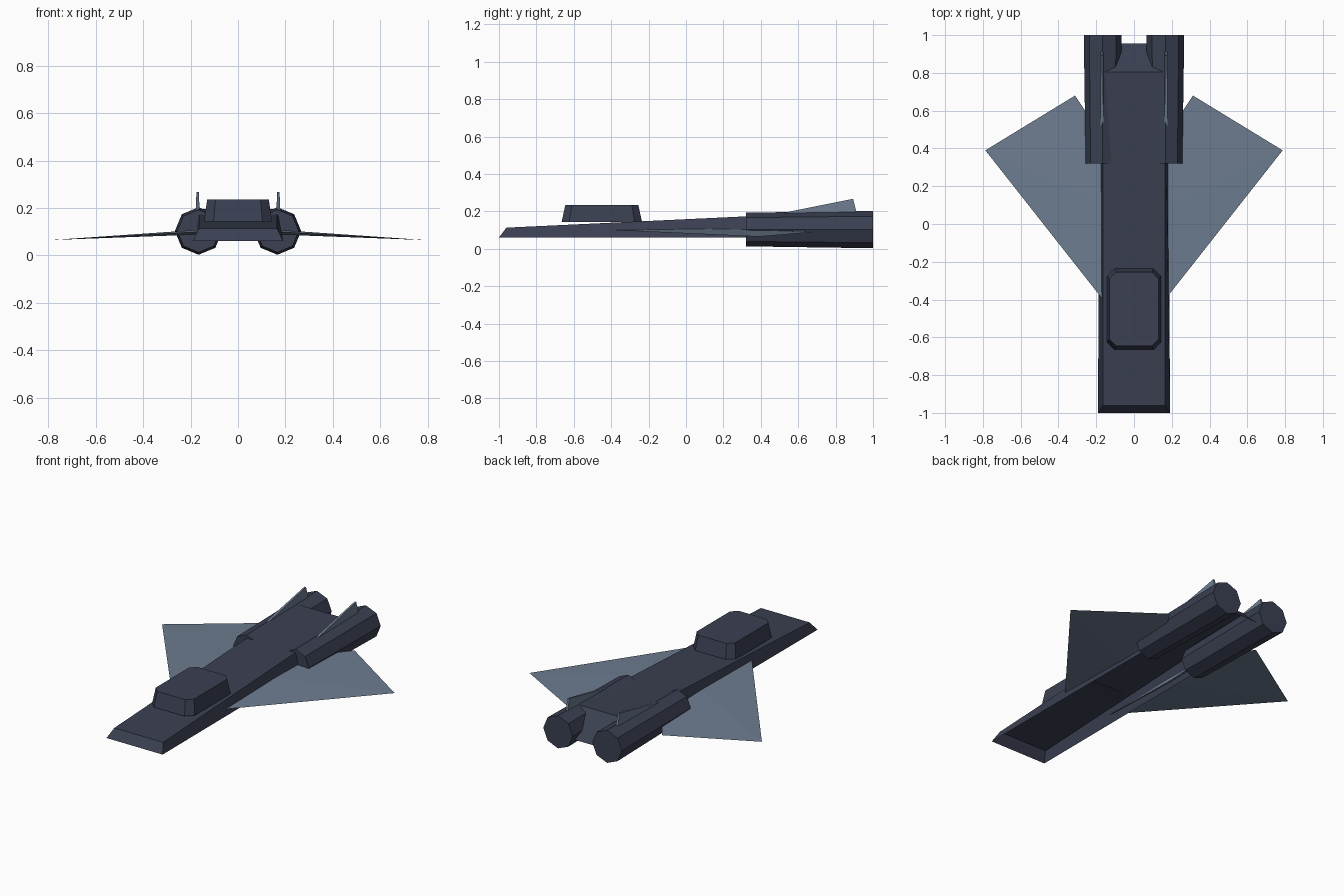
import bpy, math
from mathutils import Vector

if "Cube" in bpy.data.objects:
    bpy.data.objects.remove(bpy.data.objects["Cube"])


def material(name, col):
    m = bpy.data.materials.new(name)
    m.diffuse_color = (*col, 1)
    m.use_nodes = True
    m.node_tree.nodes["Principled BSDF"].inputs["Base Color"].default_value = m.diffuse_color
    return m


HULL = material("dark slate", (0.043, 0.051, 0.084))
WING = material("blue grey", (0.155, 0.205, 0.28))


def make(name, verts, faces, mat):
    me = bpy.data.meshes.new(name)
    me.from_pydata([Vector(v) for v in verts], [], faces)
    me.materials.append(mat)
    ob = bpy.data.objects.new(name, me)
    bpy.context.collection.objects.link(ob)
    return ob


def loft(name, low, high, mat, cap_low=True):
    """Join two matching rings (anticlockwise seen from the high end)."""
    n = len(low)
    faces = [(i, (i + 1) % n, n + (i + 1) % n, n + i) for i in range(n)]
    faces.append(tuple(range(n, 2 * n)))
    if cap_low:
        faces.append(tuple(reversed(range(n))))
    return make(name, low + high, faces, mat)


def mirrored(ob):
    m = ob.modifiers.new("mirror", 'MIRROR')
    m.use_mirror_merge = False
    return ob


# Hull: tapered wedge shell, open underneath
loft("hull",
     [(-0.19, -1, 0.06), (0.19, -1, 0.06), (0.185, 0.955, 0.06), (-0.185, 0.955, 0.06)],
     [(-0.165, -0.96, 0.113), (0.165, -0.96, 0.113), (0.165, 0.805, 0.196), (-0.165, 0.805, 0.196)],
     HULL, cap_low=False)


# Canopy: block with chamfered corners
def chamfered(hx, y0, y1, c, z):
    return [(-hx + c, y0, z), (hx - c, y0, z), (hx, y0 + c, z), (hx, y1 - c, z),
            (hx - c, y1, z), (-hx + c, y1, z), (-hx, y1 - c, z), (-hx, y0 + c, z)]


loft("canopy", chamfered(0.143, -0.665, -0.235, 0.04, 0.143),
     chamfered(0.13, -0.645, -0.255, 0.035, 0.235), HULL)


# Engines: eight-sided, slightly flared to the back
def octagon(y, r):
    return [(0.166 + r * math.cos(-i * math.pi / 4), y,
             0.103 + r * math.sin(-i * math.pi / 4)) for i in range(8)]


mirrored(loft("engines", octagon(0.32, 0.09), octagon(1.0, 0.1), HULL))

# Wings: thin, swept, thickest at the root
mirrored(make("wings",
              [(0.165, -0.40, 0.10), (0.787, 0.39, 0.065), (0.312, 0.68, 0.089),
               (0.165, 0.46, 0.10), (0.165, 0.1, 0.108), (0.165, 0.1, 0.088)],
              [(0, 1, 4), (1, 2, 4), (2, 3, 4),
               (1, 0, 5), (2, 1, 5), (3, 2, 5), (0, 4, 3, 5)], WING))


# Tail fins: raked triangles on the engines
def fin_side(s):
    return [(0.17 + s * 0.009, 0.42, 0.172), (0.17 + s * 0.009, 0.917, 0.172),
            (0.17 + s * 0.005, 0.893, 0.267)]


mirrored(loft("tail_fins", fin_side(-1), fin_side(1), WING))
